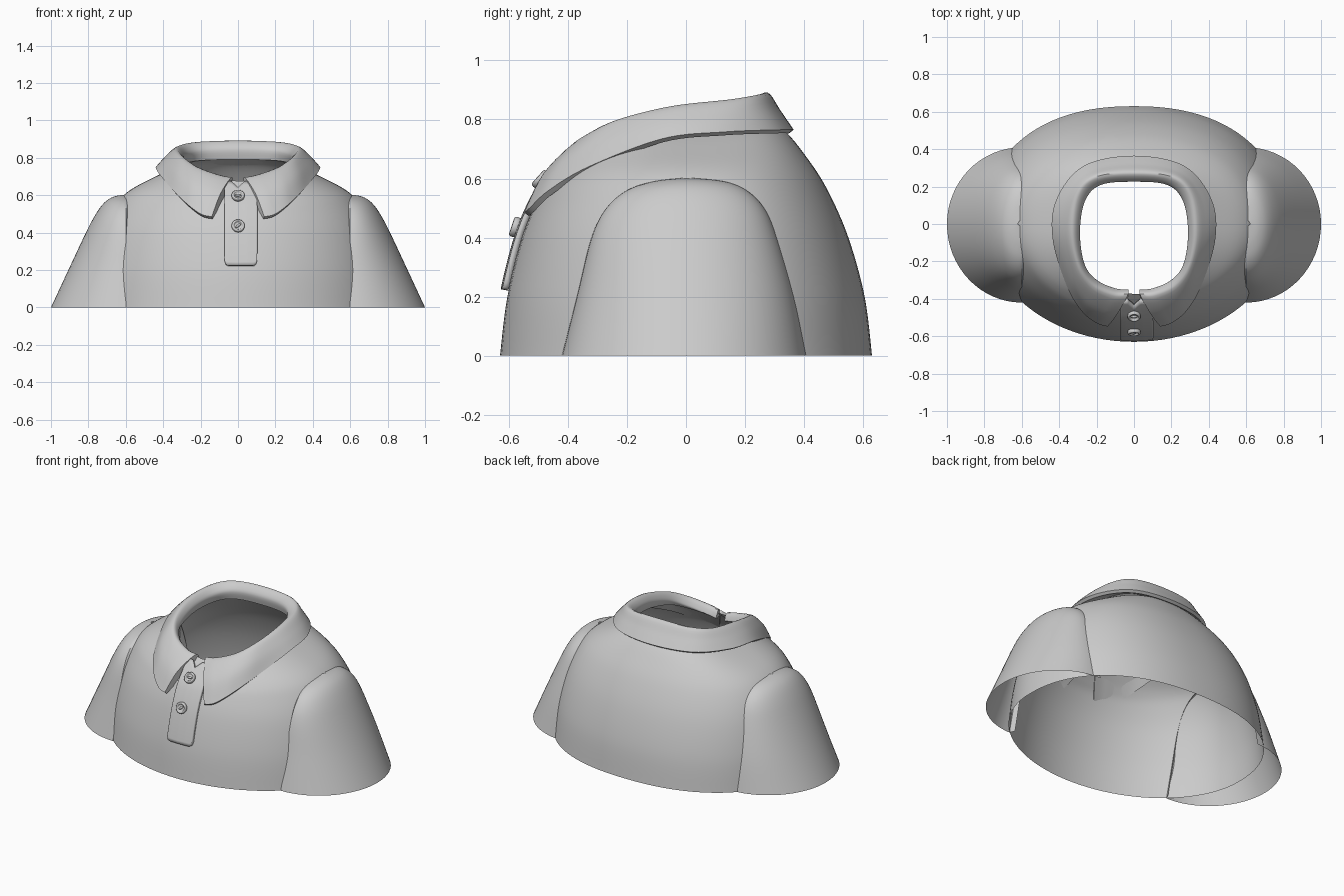
import bpy, bmesh, math
from mathutils import Vector
from mathutils.bvhtree import BVHTree

if "Cube" in bpy.data.objects:
    bpy.data.objects.remove(bpy.data.objects["Cube"])


def spline(rows, n):
    """Smooth curve through rows of numbers, n steps per span."""
    p = [rows[0]] + list(rows) + [rows[-1]]
    out = []
    for i in range(1, len(p) - 2):
        for k in range(n):
            t = k / n
            out.append([0.5 * (2 * b + (c - a) * t + (2 * a - 5 * b + 4 * c - d) * t * t
                               + (3 * b - a - 3 * c + d) * t ** 3)
                        for a, b, c, d in zip(p[i - 1], p[i], p[i + 1], p[i + 2])])
    return out + [list(rows[-1])]


def skin(name, rows, closed=False, caps=False, angle=40):
    """Surface through equal-length rows of points."""
    bm = bmesh.new()
    vs = [[bm.verts.new(p) for p in r] for r in rows]
    n = len(rows[0])
    for r0, r1 in zip(vs, vs[1:]):
        for j in range(n if closed else n - 1):
            k = (j + 1) % n
            bm.faces.new((r0[j], r0[k], r1[k], r1[j]))
    if caps:
        bm.faces.new(vs[0])
        bm.faces.new(vs[-1])
    bmesh.ops.recalc_face_normals(bm, faces=bm.faces)
    mesh = bpy.data.meshes.new(name)
    bm.to_mesh(mesh)
    bm.free()
    ob = bpy.data.objects.new(name, mesh)
    bpy.context.collection.objects.link(ob)
    smooth(ob, angle)
    return ob


def smooth(ob, angle=40):
    bpy.ops.object.select_all(action='DESELECT')
    ob.select_set(True)
    bpy.context.view_layer.objects.active = ob
    bpy.ops.object.shade_smooth_by_angle(angle=math.radians(angle))


def spow(v, e):
    return math.copysign(abs(v) ** e, v)


# Body: half width, front y, back y, front z, side z, back z, roundness front / back
levels = [(.80, .63, .63, 0, 0, 0, 2, 2.25),
          (.775, .605, .605, .2, .2, .2, 2, 2.25),
          (.725, .555, .55, .4, .4, .4, 2, 2.25),
          (.66, .50, .48, .53, .54, .56, 2, 2.25),
          (.58, .455, .41, .59, .625, .67, 2.1, 2.25),
          (.43, .41, .33, .64, .705, .765, 2.3, 2.3),
          (.31, .37, .25, .68, .76, .80, 2.6, 2.6)]
SEG = 96
rings = []
for a, yf, yb, zf, zs, zb, nf, nb in spline(levels, 6):
    ring = []
    for i in range(SEG):
        t = 2 * math.pi * i / SEG
        c, s = math.cos(t), math.sin(t)
        n, y, z = (nb, yb, zb) if s > 0 else (nf, yf, zf)
        ring.append(Vector((a * spow(c, 2 / n), y * spow(s, 2 / n), zs + (z - zs) * s * s)))
    rings.append(ring)
rings[-1][SEG * 3 // 4] += Vector((0, -.025, -.035))   # small notch at the throat
body = skin("shirt_body", rings, closed=True)
bm = bmesh.new()
bm.from_mesh(body.data)
tree = BVHTree.FromBMesh(bm)
bm.free()


def on_front(x, z, lift=0):
    """Point and outward normal on the front of the body."""
    p, nrm, _, _ = tree.ray_cast(Vector((x, -2, z)), Vector((0, 1, 0)))
    if nrm.y > 0:
        nrm = -nrm
    return p + nrm * lift, nrm


# Sleeves: height, outer x, front y, back y; ends tuck into the body
sleeve = [(0, 1.0, .42, .41), (.2, .907, .37, .37), (.4, .813, .32, .31), (.5, .76, .27, .265),
          (.56, .715, .2, .205), (.59, .67, .11, .13), (.602, .62, .01, .02)]
for side, sx in (("right", 1), ("left", -1)):
    rows = []
    for z, X, yf, yb in spline(sleeve, 5):
        row = [(sx * .585, -yf * .92, z)]
        for i in range(33):
            t = math.pi * (i / 32 - .5)
            row.append((sx * (.6 + (X - .6) * math.cos(t)),
                        (yb if t > 0 else yf) * math.sin(t), z))
        rows.append(row)
    skin("sleeve_" + side, rows)

# Collar: neck hole (x, y), fold ridge (x, y, z), outer edge (x, y, z), front to back
stations = [((.03, -.35), (.035, -.385, .695), (.14, -.548, .485)),
            ((.10, -.345), (.11, -.385, .71), (.20, -.53, .50)),
            ((.20, -.30), (.22, -.335, .75), (.28, -.465, .56)),
            ((.265, -.215), (.295, -.23, .80), (.36, -.33, .64)),
            ((.29, -.05), (.33, -.05, .845), (.435, -.08, .735)),
            ((.265, .12), (.305, .15, .868), (.415, .13, .758)),
            ((.18, .21), (.21, .25, .885), (.27, .31, .765)),
            ((0, .228), (0, .275, .892), (0, .365, .765))]
sections = []
for h, T, O in stations:
    T, O = Vector(T), Vector(O)
    H = Vector((h[0], h[1], 0))
    out = Vector((O.x, O.y, 0)).normalized()
    drop = .05 + .25 * (T.z - .69)
    M = (T + O) / 2 + (out + Vector((0, 0, 1))) * .1 * (.9 - T.z)
    pts = [H * 1.03 + Vector((0, 0, T.z - drop)), H + Vector((0, 0, T.z - .04)), T, M, O,
           O - out * .016 - Vector((0, 0, .012)), H * 1.12 + Vector((0, 0, T.z - drop + .01))]
    sections.append([v for p in pts for v in p])
mirrored = [[-v if i % 3 == 0 else v for i, v in enumerate(s)] for s in sections[-2::-1]]
rows = []
for s in spline(sections + mirrored, 8):
    pts = [s[i:i + 3] for i in range(0, 21, 3)]
    rows.append(spline(pts[:5], 5) + pts[5:])
skin("collar", rows, closed=True, caps=True)

# Placket: strip laid on the chest, rounded lower corners, notched top
rows = []
X0, X1, R = -.07, .10, .022
for i in range(35):
    x = X0 + (X1 - X0) * i / 34
    d = min(x - X0, X1 - x, R)
    zb = .22 + R - math.sqrt(max(0, R * R - (R - d) ** 2))
    zt = .625 + min(abs(x), .035) * .9
    rows.append([on_front(x, zb + (zt - zb) * j / 24, .016)[0] for j in range(25)])
placket = skin("placket", rows)
mod = placket.modifiers.new("thickness", 'SOLIDIFY')
mod.thickness = .022
mod.offset = 0

# Buttons: turned disc with raised rim and a stitched bar
profile = [(0, .012), (.018, .012), (.023, .020), (.029, .022), (.034, .017), (.035, .008), (.033, 0)]
for name, z, tilt in (("upper", .575, 0), ("lower", .425, 40)):
    pos, nrm = on_front(0, z, .024)
    rot = nrm.to_track_quat('Z', 'Y')
    disc = [[(max(r, .0005) * math.cos(math.tau * i / 32), max(r, .0005) * math.sin(math.tau * i / 32), h)
             for i in range(32)] for r, h in spline(profile, 3)]
    button = skin("button_" + name, disc, closed=True, caps=True)
    bpy.ops.mesh.primitive_uv_sphere_add(segments=16, ring_count=8, radius=1)
    bar = bpy.context.object
    bar.name = "button_stitch_" + name
    smooth(bar, 60)
    bar.scale = (.018, .007, .008)
    for ob, lift in ((button, 0), (bar, .013)):
        ob.rotation_mode = 'QUATERNION'
        ob.rotation_quaternion = rot
        ob.location = pos + nrm * lift
    bar.rotation_quaternion = rot @ Vector((1, 0, 0)).rotation_difference(
        Vector((math.cos(math.radians(tilt)), math.sin(math.radians(tilt)), 0)))
